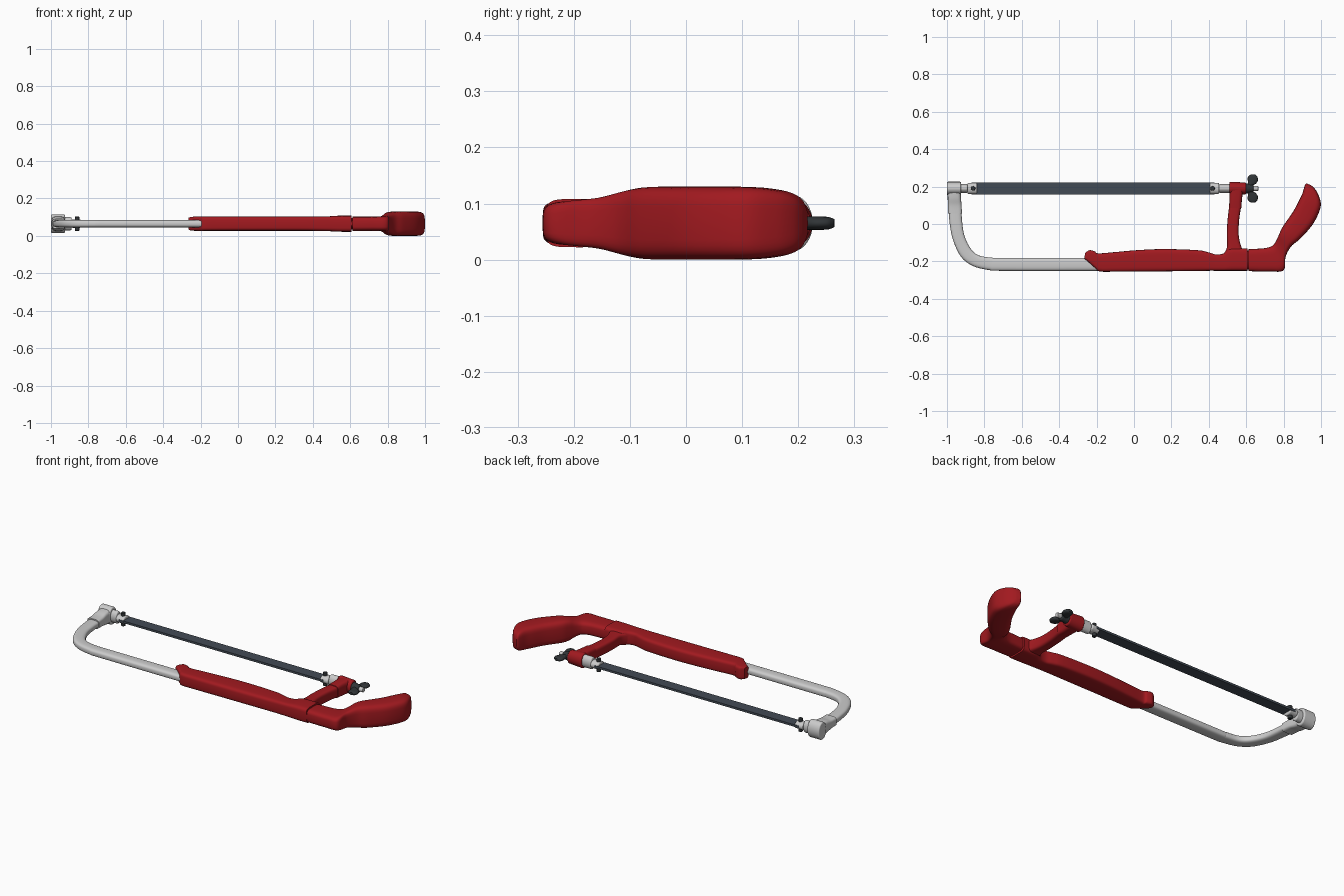
import bpy, bmesh, math
from mathutils import Vector, Matrix

if "Cube" in bpy.data.objects:
    bpy.data.objects.remove(bpy.data.objects["Cube"])

ZC = 0.065   # mid plane of the saw
BY = 0.19    # y of the blade line


def material(name, rgb):
    m = bpy.data.materials.new(name)
    m.diffuse_color = (*rgb, 1)
    m.use_nodes = True
    m.node_tree.nodes["Principled BSDF"].inputs["Base Color"].default_value = m.diffuse_color
    return m


RED = material("red_paint", (0.36, 0.01, 0.014))
BLUE = material("blade_steel", (0.055, 0.07, 0.09))
DARK = material("dark_steel", (0.03, 0.035, 0.038))


def finish(name, bm, mat=None, bevel=0):
    bmesh.ops.recalc_face_normals(bm, faces=bm.faces)
    me = bpy.data.meshes.new(name)
    bm.to_mesh(me)
    bm.free()
    ob = bpy.data.objects.new(name, me)
    bpy.context.collection.objects.link(ob)
    if mat:
        me.materials.append(mat)
    if bevel:
        b = ob.modifiers.new("bevel", "BEVEL")
        b.width, b.segments, b.limit_method = bevel, 3, "ANGLE"
    bpy.ops.object.select_all(action="DESELECT")
    ob.select_set(True)
    bpy.context.view_layer.objects.active = ob
    bpy.ops.object.shade_smooth_by_angle(angle=math.radians(40))
    return ob


def loft(name, secs, mat=None, n=3.5, steps=5, sides=32):
    """Skin superellipse rings; each section is (x0, y0, x1, y1, half_z)."""
    pts = [Vector(s) for s in secs]
    top = max(s[4] for s in secs)
    rows = []
    for i in range(len(pts) - 1):
        p0, p1, p2, p3 = (pts[max(i - 1, 0)], pts[i], pts[i + 1],
                          pts[min(i + 2, len(pts) - 1)])
        for k in range(steps):
            t = k / steps
            rows.append(0.5 * (2 * p1 + (p2 - p0) * t
                               + (2 * p0 - 5 * p1 + 4 * p2 - p3) * t * t
                               + (3 * p1 - p0 - 3 * p2 + p3) * t ** 3))
    rows.append(pts[-1])
    bm = bmesh.new()
    rings = []
    for r in rows:
        a, b, hz = Vector((r[0], r[1], ZC)), Vector((r[2], r[3], ZC)), min(r[4], top)
        ring = []
        for j in range(sides):
            t = math.tau * j / sides
            u, v = (math.copysign(abs(c) ** (2 / n), c) for c in (math.cos(t), math.sin(t)))
            ring.append(bm.verts.new((a + b) / 2 + (b - a) / 2 * u + Vector((0, 0, hz * v))))
        rings.append(ring)
    for r, s in zip(rings, rings[1:]):
        for j in range(sides):
            k = (j + 1) % sides
            bm.faces.new((r[j], r[k], s[k], s[j]))
    bm.faces.new(rings[0])
    bm.faces.new(rings[-1])
    return finish(name, bm, mat)


def rod(name, x0, x1, ry, rz, mat=None, r_end=1.0, y=BY, bevel=0.006):
    """Round bar along x."""
    bm = bmesh.new()
    m = (Matrix.Translation(((x0 + x1) / 2, y, ZC)) @ Matrix.Diagonal((1, ry, rz, 1))
         @ Matrix.Rotation(math.pi / 2, 4, "Y"))
    bmesh.ops.create_cone(bm, cap_ends=True, segments=32, radius1=1, radius2=r_end,
                          depth=x1 - x0, matrix=m)
    return finish(name, bm, mat, bevel)


def pin(name, x, r, h, mat):
    bm = bmesh.new()
    bmesh.ops.create_cone(bm, cap_ends=True, segments=20, radius1=r, radius2=r, depth=h,
                          matrix=Matrix.Translation((x, BY, ZC)))
    return finish(name, bm, mat, 0.003)


# bent flat-oval frame tube
loft("frame_tube", [(-.99, .06, -.922, .06, .02), (-.985, 0, -.918, .005, .02),
                    (-.968, -.085, -.906, -.065, .02), (-.925, -.175, -.873, -.132, .02),
                    (-.86, -.225, -.83, -.168, .02), (-.77, -.247, -.76, -.18, .02),
                    (-.7, -.25, -.7, -.181, .02), (-.15, -.25, -.15, -.181, .02)], n=3)

# front end fitting
loft("front_neck", [(-.994, .055, -.92, .055, .026), (-.995, .10, -.922, .10, .028),
                    (-.996, .14, -.925, .14, .036), (-.996, .19, -.926, .19, .04)], n=4)
rod("front_head", -1.0, -.925, .036, .05)

# blade, clamps and pins, the same at both ends
for end, xa, xb, xc, px in (("front", -.94, -.89, -.84, -.86), ("rear", .53, .455, .405, .42)):
    rod(end + "_clamp_shank", min(xa, xb), max(xa, xb), .024, .035)
    rod(end + "_clamp_jaw", min(xb, xc), max(xb, xc), .03, .022)
    pin(end + "_blade_pin", px, .012, .076, DARK)
bm = bmesh.new()
bmesh.ops.create_cube(bm, size=1, matrix=Matrix.Translation((-.22, BY, ZC))
                      @ Matrix.Diagonal((1.3, .062, .012, 1)))
finish("blade", bm, BLUE)

# front grip sleeve along the back of the frame
loft("grip_sleeve", [(-.265, -.187, -.262, -.155, .032), (-.25, -.198, -.238, -.14, .037),
                     (-.205, -.238, -.21, -.146, .038), (-.182, -.254, -.19, -.157, .038),
                     (-.1, -.255, -.1, -.15, .038), (.03, -.254, .03, -.139, .038),
                     (.17, -.253, .17, -.134, .038), (.34, -.251, .34, -.14, .038),
                     (.40, -.25, .40, -.152, .038), (.44, -.25, .44, -.163, .038),
                     (.48, -.25, .48, -.157, .039), (.52, -.25, .51, -.132, .042),
                     (.56, -.25, .56, -.13, .043), (.608, -.25, .608, -.13, .043)], RED, n=5)

# rear post with its head
loft("rear_post", [(.475, -.165, .60, -.165, .036), (.497, -.125, .575, -.125, .034),
                   (.496, -.06, .56, -.06, .032), (.50, .02, .562, .02, .032),
                   (.508, .088, .572, .088, .032)], RED, n=4)
loft("post_collar", [(.508, .086, .575, .086, .035), (.51, .13, .577, .13, .038),
                     (.51, .19, .585, .19, .04)], RED, n=4)
rod("rear_head", .51, .6, .036, .043, RED, r_end=.88)

# pistol handle
loft("handle", [(.612, -.252, .612, -.135, .038), (.68, -.254, .68, -.131, .038),
                (.735, -.254, .71, -.127, .038), (.785, -.254, .737, -.118, .039),
                (.806, -.235, .752, -.103, .041), (.811, -.175, .765, -.08, .047),
                (.84, -.12, .778, -.05, .06), (.885, -.082, .797, -.012, .065),
                (.95, -.01, .85, .065, .065), (.988, .06, .882, .125, .065),
                (.999, .11, .899, .16, .063), (.984, .16, .909, .193, .056),
                (.964, .192, .915, .21, .044), (.945, .208, .922, .217, .025)], RED, n=4)
rod("handle_joint", .59, .63, .05, .03, RED, y=-.193)

# wing nut and tension screw
rod("wing_nut_hub", .595, .64, .028, .028, DARK, r_end=.7)
rod("tension_screw", .58, .665, .013, .013, bevel=.003)
wing = [(.6, .195, .638, .195, .02), (.607, .212, .634, .206, .013),
        (.609, .228, .65, .214, .012), (.607, .242, .662, .232, .012),
        (.612, .256, .66, .252, .011), (.626, .265, .648, .264, .007)]
for side, s in (("upper", 1), ("lower", -1)):
    loft("wing_" + side, [(a, BY + s * (b - BY), c, BY + s * (d - BY), h)
                          for a, b, c, d, h in wing], DARK, n=2.2, sides=20)
